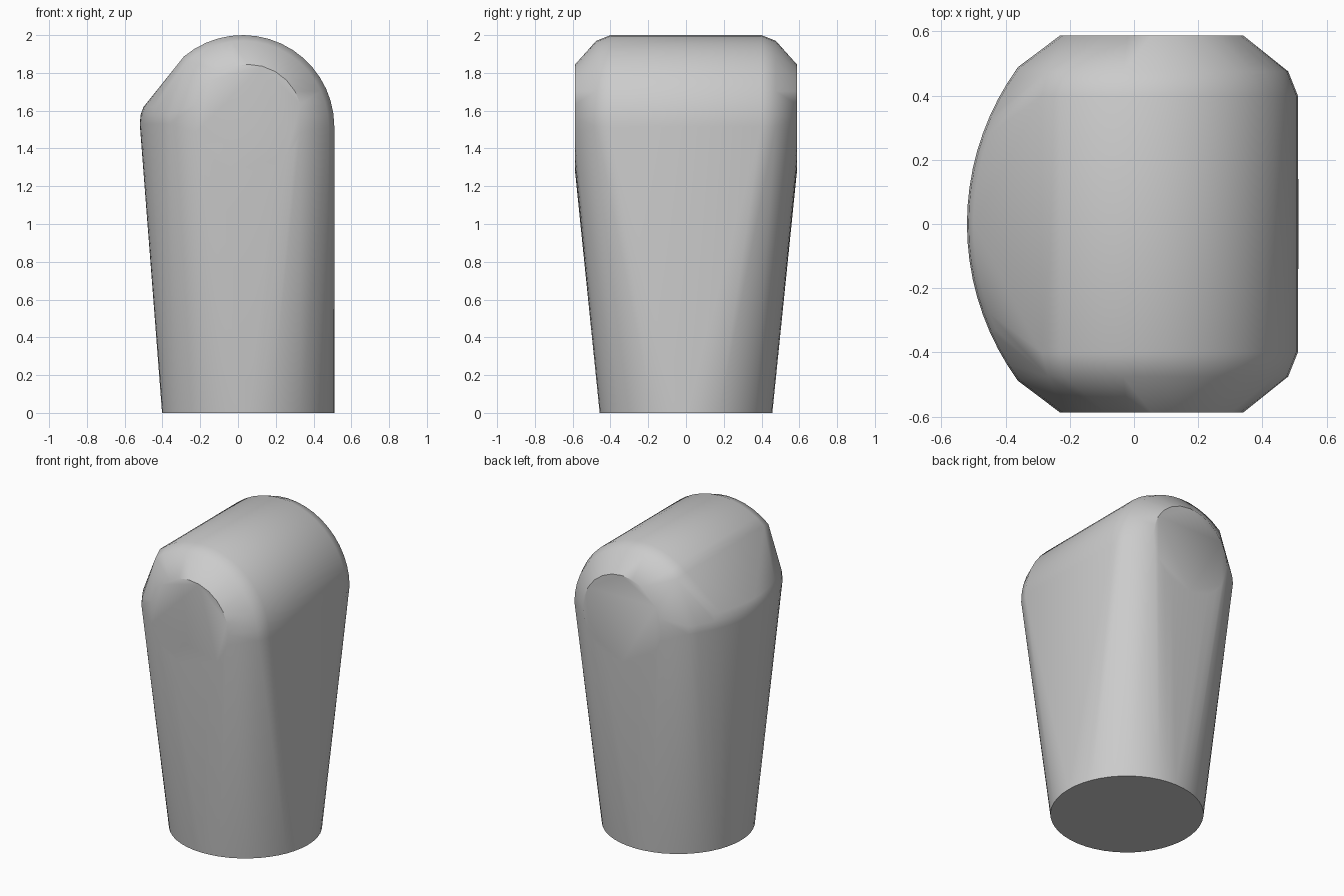
import bpy
import bmesh
from math import sin, cos, radians, pi

cube = bpy.data.objects.get("Cube")
if cube:
    bpy.data.objects.remove(cube, do_unlink=True)

grey = bpy.data.materials.new("plain_grey")
grey.use_nodes = True
colour = (0.6, 0.6, 0.6, 1)
grey.diffuse_color = colour
grey.node_tree.nodes["Principled BSDF"].inputs["Base Color"].default_value = colour


def arc(cx, cy, r, start, end, steps):
    """Points of a flat arc, angles in degrees."""
    angles = [radians(start + (end - start) * i / steps) for i in range(steps + 1)]
    return [(cx + r * cos(a), cy + r * sin(a)) for a in angles]


# Round foot
points = [(x, y, 0) for x, y in arc(0.055, 0, 0.457, 0, 352.5, 47)]

# Lying barrel head: crown arcs, rounded shoulders and flat end discs
for side in (-1, 1):
    for y, r in ((0.40, 0.485), (0.475, 0.455)):
        points += [(x, side * y, z) for x, z in arc(0.025, 1.515, r, 0, 130, 16)]
    points += [(x, side * 0.587, z) for x, z in arc(0.055, 1.56, 0.285, 0, 345, 23)]

# Bowed rim on the flank, with a softened upper edge
for z, r in ((1.53, 0.83), (1.58, 0.825), (1.62, 0.81)):
    points += [(x, y, z) for x, y in arc(0.31, 0, r, 144, 216, 18)]

# Stretch one skin over all the sections
bm = bmesh.new()
for p in points:
    bm.verts.new(p)
hull = bmesh.ops.convex_hull(bm, input=bm.verts)
loose = [v for v in bm.verts if not v.link_faces]
bmesh.ops.delete(bm, geom=loose, context="VERTS")
bmesh.ops.dissolve_limit(bm, angle_limit=radians(0.5), verts=bm.verts, edges=bm.edges)
bmesh.ops.recalc_face_normals(bm, faces=bm.faces)
mesh = bpy.data.meshes.new("tapered_knob")
bm.to_mesh(mesh)
bm.free()
mesh.materials.append(grey)

knob = bpy.data.objects.new("tapered_knob", mesh)
bpy.context.collection.objects.link(knob)
bpy.ops.object.select_all(action="DESELECT")
knob.select_set(True)
bpy.context.view_layer.objects.active = knob
bpy.ops.object.shade_smooth_by_angle(angle=radians(40))
